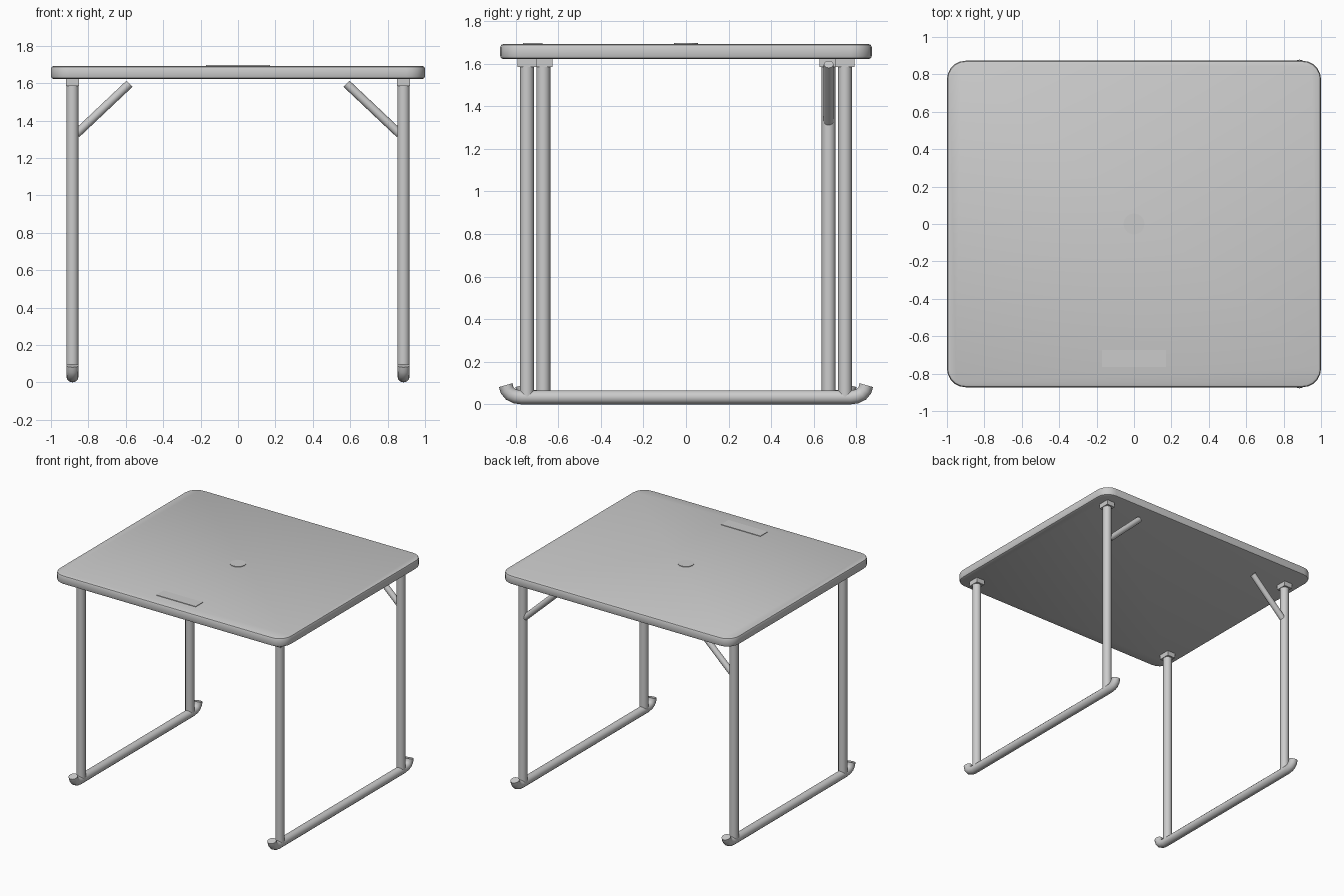
import bpy, bmesh, math

if "Cube" in bpy.data.objects:
    bpy.data.objects.remove(bpy.data.objects["Cube"])


def box(name, centre, size):
    bpy.ops.mesh.primitive_cube_add(size=1, location=centre)
    ob = bpy.context.object
    ob.name = name
    ob.scale = size
    bpy.ops.object.transform_apply(location=False, rotation=False, scale=True)
    return ob


def tube(name, points, radius):
    """Capped 12-sided tube along a path."""
    cu = bpy.data.curves.new(name, 'CURVE')
    cu.dimensions = '3D'
    cu.bevel_depth = radius
    cu.bevel_resolution = 4
    cu.use_fill_caps = True
    sp = cu.splines.new('POLY')
    sp.points.add(len(points) - 1)
    for p, co in zip(sp.points, points):
        p.co = (*co, 1)
    ob = bpy.data.objects.new(name, cu)
    bpy.context.collection.objects.link(ob)
    bpy.ops.object.select_all(action='DESELECT')
    ob.select_set(True)
    bpy.context.view_layer.objects.active = ob
    bpy.ops.object.convert(target='MESH')
    bpy.ops.object.shade_smooth_by_angle(angle=math.radians(40))
    return bpy.context.object


# Table top: rounded corners, softened rim
top = box("table_top", (0, 0, 1.657), (2.0, 1.746, 0.07))
bm = bmesh.new()
bm.from_mesh(top.data)
upright = [e for e in bm.edges if abs(e.verts[0].co.z - e.verts[1].co.z) > 0.01]
bmesh.ops.bevel(bm, geom=upright, offset=0.1, segments=5, profile=0.5, affect='EDGES')
rim = [e for e in bm.edges if abs(e.verts[0].co.z - e.verts[1].co.z) < 0.001]
bmesh.ops.bevel(bm, geom=rim, offset=0.015, segments=2, profile=0.5, affect='EDGES')
bm.to_mesh(top.data)
bm.free()
bpy.ops.object.shade_smooth_by_angle(angle=math.radians(30))

# Thin plain plate and disc lying on the top
box("top_plate", (0, -0.72, 1.692), (0.34, 0.09, 0.008))
bpy.ops.mesh.primitive_cylinder_add(vertices=24, radius=0.056, depth=0.008,
                                    location=(0, 0, 1.692))
bpy.context.object.name = "top_disc"

# Two folding leg frames; the left one is narrower so it nests in the right one
R = 0.033
for side, sx, leg_y in (("left", -1, 0.67), ("right", 1, 0.747)):
    x = sx * 0.885
    for end, sy in (("front", -1), ("back", 1)):
        y = sy * leg_y
        tube(f"{side}_{end}_leg", [(x, y, R), (x, y, 1.625)], R)
        box(f"{side}_{end}_bracket", (x, y, 1.604), (0.07, 0.088, 0.04))

    # Floor runner with upturned ends
    half = [(leg_y + 0.025, R), (leg_y + 0.055, 0.037), (leg_y + 0.078, 0.048),
            (leg_y + 0.093, 0.066), (leg_y + 0.1, 0.09)]
    path = [(x, -y, z) for y, z in reversed(half)] + [(x, y, z) for y, z in half]
    tube(f"{side}_runner", path, R)

    # Diagonal brace on the back leg
    tube(f"{side}_brace", [(sx * 0.865, leg_y, 1.328), (sx * 0.58, leg_y, 1.597)], 0.023)
